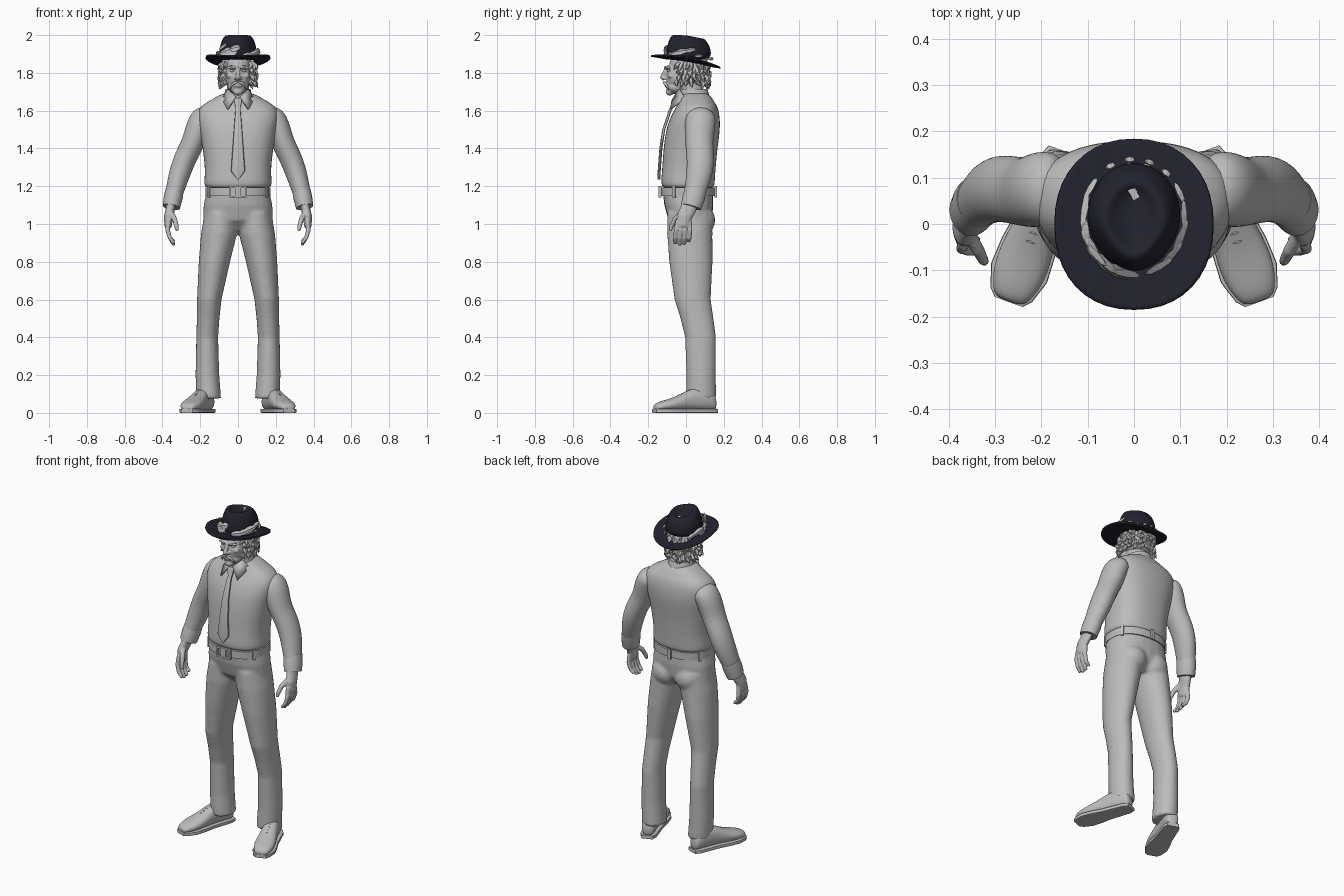
import bpy, bmesh, math, random
from mathutils import Vector, Matrix

random.seed(4)
if "Cube" in bpy.data.objects:
    bpy.data.objects.remove(bpy.data.objects["Cube"])


def material(name, rgb):
    m = bpy.data.materials.new(name)
    m.use_nodes = True
    m.diffuse_color = (*rgb, 1)
    m.node_tree.nodes["Principled BSDF"].inputs["Base Color"].default_value = (*rgb, 1)
    return m


GREY = material("plain grey", (0.5, 0.5, 0.5))
NAVY = material("dark navy", (0.016, 0.016, 0.028))


def loft(bm, rings, n=16, power=2.0, cap=True):
    """Skin a row of (centre, u axis, v axis) superellipse sections."""
    loops = []
    for c, u, v in rings:
        loop = []
        for i in range(n):
            a = math.tau * i / n
            cu, cv = (math.copysign(abs(f) ** (2 / power), f) for f in (math.cos(a), math.sin(a)))
            loop.append(bm.verts.new(Vector(c) + Vector(u) * cu + Vector(v) * cv))
        loops.append(loop)
    for a, b in zip(loops, loops[1:]):
        for i in range(n):
            j = (i + 1) % n
            bm.faces.new((a[i], a[j], b[j], b[i]))
    if cap:
        bm.faces.new(loops[0])
        bm.faces.new(loops[-1])


def level(z, x, y, rx, ry):
    return (x, y, z), (rx, 0, 0), (0, ry, 0)


def tube(bm, pts, n=10, deep=1.0):
    """Round limb through (x, y, z, radius) points."""
    ps = [Vector(p[:3]) for p in pts]
    whole = (ps[-1] - ps[0]).normalized()
    ref = Vector((1, 0, 0)) if abs(whole.y) > 0.8 else Vector((0, 1, 0))
    rings = []
    for i, p in enumerate(ps):
        t = (ps[min(i + 1, len(ps) - 1)] - ps[max(i - 1, 0)]).normalized()
        u = ref.cross(t).normalized()
        rings.append((p, u * pts[i][3], t.cross(u) * pts[i][3] * deep))
    loft(bm, rings, n)


def ball(bm, c, r):
    bmesh.ops.create_uvsphere(bm, u_segments=20, v_segments=12, radius=1,
                              matrix=Matrix.Translation(c) @ Matrix.Diagonal((*r, 1)))


def box(bm, c, size, turn=0):
    bmesh.ops.create_cube(bm, size=1, matrix=Matrix.Translation(c)
                          @ Matrix.Rotation(turn, 4, 'Z') @ Matrix.Diagonal((*size, 1)))


def finish(name, bm, mat=GREY, subsurf=0, voxel=0, mirror=False, thick=0, angle=40):
    bmesh.ops.recalc_face_normals(bm, faces=bm.faces)
    me = bpy.data.meshes.new(name)
    bm.to_mesh(me)
    bm.free()
    me.materials.append(mat)
    ob = bpy.data.objects.new(name, me)
    bpy.context.collection.objects.link(ob)
    bpy.ops.object.select_all(action='DESELECT')
    ob.select_set(True)
    bpy.context.view_layer.objects.active = ob
    if angle:
        bpy.ops.object.shade_smooth_by_angle(angle=math.radians(180 if subsurf else angle))
    if thick:
        ob.modifiers.new("thickness", 'SOLIDIFY').thickness = thick
    if mirror:
        ob.modifiers.new("mirror", 'MIRROR').use_mirror_merge = False
    if subsurf:
        m = ob.modifiers.new("subdivision", 'SUBSURF')
        m.levels = m.render_levels = subsurf
    if voxel:
        m = ob.modifiers.new("blend", 'REMESH')
        m.mode, m.voxel_size, m.use_smooth_shade = 'VOXEL', voxel, True
        m = ob.modifiers.new("soften", 'SMOOTH')
        m.factor, m.iterations = 0.5, 4
    return ob


# Trousers: hips and two legs blended together
bm = bmesh.new()
loft(bm, [level(.965, 0, .03, .09, .07), level(1.02, 0, .022, .185, .115),
          level(1.1, 0, .015, .182, .13), level(1.17, 0, .01, .167, .133)], 24, 2.3)
leg = [(.075, .155, .08, .066, .08), (.2, .162, .08, .063, .078), (.4, .163, .077, .058, .082),
       (.5, .158, .058, .06, .088), (.6, .152, .035, .065, .096), (.8, .125, .026, .083, .115),
       (.95, .1, .02, .096, .12), (1.06, .088, .02, .088, .12)]
for s in (1, -1):
    loft(bm, [level(z, s * x, y, rx, ry) for z, x, y, rx, ry in leg], 24)
    ball(bm, (s * .075, .08, 1.02), (.08, .075, .08))
finish("trousers", bm, voxel=.01)

# Shirt body: height, front, back, half width
bm = bmesh.new()
body = [(1.18, -.12, .145, .168), (1.21, -.133, .153, .182), (1.26, -.13, .155, .176),
        (1.32, -.125, .16, .178), (1.4, -.12, .167, .188), (1.5, -.107, .182, .205),
        (1.57, -.082, .18, .22), (1.625, -.05, .168, .205), (1.66, -.03, .14, .135),
        (1.7, -.03, .12, .075)]
loft(bm, [level(z, 0, (f + b) / 2, w, (b - f) / 2) for z, f, b, w in body], 24, 2.4)
finish("shirt_body", bm, subsurf=2)

# Sleeves and cuffs
bm = bmesh.new()
tube(bm, [(.15, .078, 1.575, .055), (.19, .078, 1.568, .068), (.215, .072, 1.5, .067),
          (.237, .068, 1.43, .061), (.28, .078, 1.35, .061), (.312, .072, 1.26, .058),
          (.342, .042, 1.15, .046), (.35, .03, 1.1, .042)], 16, 1.22)
finish("sleeves", bm, subsurf=2, mirror=True)
bm = bmesh.new()
tube(bm, [(.335, .052, 1.18, .048), (.343, .041, 1.14, .05), (.353, .027, 1.09, .046)], 24, 1.2)
finish("cuffs", bm, mirror=True)

# Hands with four fingers and a thumb
bm = bmesh.new()
tube(bm, [(.352, .025, 1.12, .025), (.358, .012, 1.08, .025), (.368, -.008, 1.04, .024),
          (.37, -.015, .985, .02)], 16, 1.7)
for k in range(4):
    y, drop = -.053 + k * .025, (.01, 0, .004, .02)[k]
    tube(bm, [(.368, y * .8, 1.02, .013), (.372, y, .965, .0125),
              (.36, y - .004, .925, .0115), (.337, y - .006, .887 + drop, .009)])
tube(bm, [(.36, -.015, 1.065, .016), (.335, -.058, 1.025, .014), (.325, -.078, .985, .012),
          (.322, -.082, .965, .009)])
finish("hands", bm, voxel=.0045, mirror=True)

# Collar, collar points and tie
bm = bmesh.new()
loft(bm, [level(1.64, 0, .05, .088, .088), level(1.68, 0, .04, .074, .084),
          level(1.715, 0, .033, .066, .08)], 24)
finish("collar", bm)
bm = bmesh.new()
points = [(.008, -.06, 1.672), (.05, -.03, 1.712), (.082, .0, 1.66), (.052, -.083, 1.605)]
bm.faces.new([bm.verts.new(p) for p in points])
finish("collar_points", bm, mirror=True, thick=.008)
bm = bmesh.new()
tie = [(1.668, -.062, .02), (1.65, -.07, .022), (1.615, -.075, .013), (1.6, -.085, .014),
       (1.5, -.118, .022), (1.4, -.133, .029), (1.28, -.142, .038), (1.235, -.144, .003)]
loft(bm, [level(z, 0, y, w, .008) for z, y, w in tie], 12, 3)
finish("tie", bm)

# Belt with loops and buckle
bm = bmesh.new()
loft(bm, [level(1.148, 0, .01, .173, .141), level(1.193, 0, .01, .173, .141)], 40, 2.3)
finish("belt", bm)
bm = bmesh.new()
for a in range(30, 390, 60):
    c, s = math.cos(math.radians(a)), math.sin(math.radians(a))
    box(bm, (.178 * c, .01 + .148 * s, 1.17), (.012, .018, .06), math.radians(a))
finish("belt_loops", bm)
bm = bmesh.new()
for s in (1, -1):
    box(bm, (0, -.138, 1.17 + s * .026), (.09, .014, .01))
    for x in (.042, .012):
        box(bm, (s * x, -.138, 1.17), (.01, .014, .06))
finish("buckle", bm)

# Shoes: sections along a foot turned outward
turn = math.radians(20)
ahead = Vector((math.sin(turn), -math.cos(turn), 0))
side = Vector((math.cos(turn), math.sin(turn), 0))
heel = Vector((.152, .158, 0))
foot = [(0, .03, .08), (.03, .042, .125), (.1, .045, .14), (.16, .047, .12), (.22, .057, .088),
        (.28, .06, .07), (.33, .044, .055), (.347, .028, .04)]


def section(t, w, low, high):
    half = (high - low) / 2
    return heel + ahead * t + Vector((0, 0, low + half)), side * w, (0, 0, half)


bm = bmesh.new()
loft(bm, [section(t, w, .012, h) for t, w, h in foot], 16, 2.3)
finish("shoe_uppers", bm, subsurf=2, mirror=True)
bm = bmesh.new()
loft(bm, [section(t, w + .004, 0, .022) for t, w, h in foot], 16, 8)
finish("shoe_soles", bm, mirror=True)
bm = bmesh.new()
for t in (.15, .17, .19, .21):
    mid = heel + ahead * t + Vector((0, 0, .142 - (t - .1) * .44))
    tube(bm, [(*(mid + side * k * .024 - Vector((0, 0, .01 * abs(k)))), .004) for k in (-1, 0, 1)], 6)
finish("shoe_laces", bm, mirror=True)

# Head and neck
bm = bmesh.new()
ball(bm, (0, .015, 1.83), (.078, .105, .105))
ball(bm, (0, -.04, 1.78), (.066, .066, .085))
ball(bm, (0, -.055, 1.725), (.054, .048, .036))
ball(bm, (0, -.086, 1.7), (.026, .022, .02))
ball(bm, (0, -.098, 1.737), (.026, .016, .018))
tube(bm, [(0, .055, 1.63, .06), (0, .035, 1.7, .06), (0, .01, 1.78, .058)], 16)
tube(bm, [(0, -.1, 1.83, .011), (0, -.114, 1.8, .011), (0, -.127, 1.776, .013), (0, -.114, 1.765, .011)])
for s in (1, -1):
    ball(bm, (s * .03, -.095, 1.828), (.03, .016, .011))
    ball(bm, (s * .042, -.08, 1.785), (.02, .018, .016))
    ball(bm, (s * .013, -.11, 1.772), (.009, .012, .008))
    ball(bm, (s * .08, .005, 1.79), (.011, .022, .032))
finish("head", bm, voxel=.0045)
bm = bmesh.new()
ball(bm, (.03, -.089, 1.811), (.013, .011, .008))
finish("eyes", bm, mirror=True)
bm = bmesh.new()
tube(bm, [(.01, -.113, 1.822, .004), (.03, -.112, 1.832, .007), (.055, -.092, 1.834, .003)], 8)
tube(bm, [(0, -.117, 1.752, .007), (.022, -.114, 1.748, .009), (.038, -.1, 1.73, .007),
          (.043, -.09, 1.705, .002)], 8)
finish("brows_and_moustache", bm, mirror=True, subsurf=1)

# Shaggy hair: a cap with rows of tufts
bm = bmesh.new()
ball(bm, (0, .03, 1.81), (.086, .092, .085))
for row in range(4):
    for k in range(17):
        a = math.radians(-42 + k * 16.5 + random.uniform(-6, 6))
        out = Vector((math.cos(a), math.sin(a), 0))
        swing = Vector((-out.y, out.x, 0)) * random.uniform(-.025, .025)
        root = Vector((.075 * out.x, .022 + .08 * out.y, 1.855 - row * .03))
        reach = random.uniform(.016, .034)
        fall = Vector((0, 0, -random.uniform(.035, .055)))
        mid, tip = root + out * .022 + fall * .5, root + out * reach + fall + swing
        tube(bm, [(*root, .012), (*mid, .013), (*tip, .001)], 5)
finish("hair", bm)

# Hat crown with dented top and pinched front
bm = bmesh.new()
loft(bm, [level(1.86, 0, .015, .105, .12), level(1.92, 0, .015, .101, .118),
          level(1.968, 0, .015, .091, .11), level(1.999, 0, .012, .074, .09),
          level(2.002, 0, .012, .056, .072), level(1.975, 0, .016, .03, .05)], 24)
for v in bm.verts:
    v.co.x *= 1 - .38 * max(0, -v.co.y / .1) * max(0, v.co.z - 1.865) / .13
    v.co.z -= max(0, v.co.y) * .2 * (v.co.z > 1.94)
finish("hat_crown", bm, NAVY, subsurf=2)

# Hat brim: tilted back, curled up at the sides
bm = bmesh.new()
loft(bm, [level(0, 0, 0, .17 * f, .184 * f) for f in (.5, .62, .74, .86, .95, 1)], 40, 2.2, cap=False)
for v in bm.verts:
    v.co.z = 1.862 - .17 * v.co.y + .024 * (v.co.x / .17) ** 2
finish("hat_brim", bm, NAVY, thick=.008)

# Leaves tucked round the crown: angle, height, length, width
bm = bmesh.new()
leaves = [(150, 1.885, .03, .012), (172, 1.9, .045, .016), (192, 1.89, .045, .018),
          (212, 1.9, .045, .02), (230, 1.91, .045, .024), (248, 1.905, .04, .026),
          (262, 1.93, .03, .02), (222, 1.94, .035, .014), (300, 1.895, .035, .015),
          (318, 1.9, .04, .016), (338, 1.91, .045, .018), (2, 1.92, .035, .013),
          (25, 1.89, .025, .01)] + [(a, 1.875, .012, .009) for a in (50, 72, 95, 118)]
for a, z, length, width in leaves:
    a = math.radians(a)
    out = Vector((math.cos(a), math.sin(a), 0))
    along = Vector((-out.y, out.x, .25 + random.uniform(-.2, .3))).normalized()
    face = (out + Vector((0, 0, .6))).normalized()
    across = along.cross(face).normalized()
    frame = Matrix((across * width, face * .008, along * length)).transposed().to_4x4()
    place = Matrix.Translation((.108 * out.x, .015 + .124 * out.y, z))
    bmesh.ops.create_uvsphere(bm, u_segments=4, v_segments=4, radius=1, matrix=place @ frame)
box(bm, (0, .065, 1.97), (.016, .025, .012), .5)
finish("hat_leaves", bm, angle=0)
